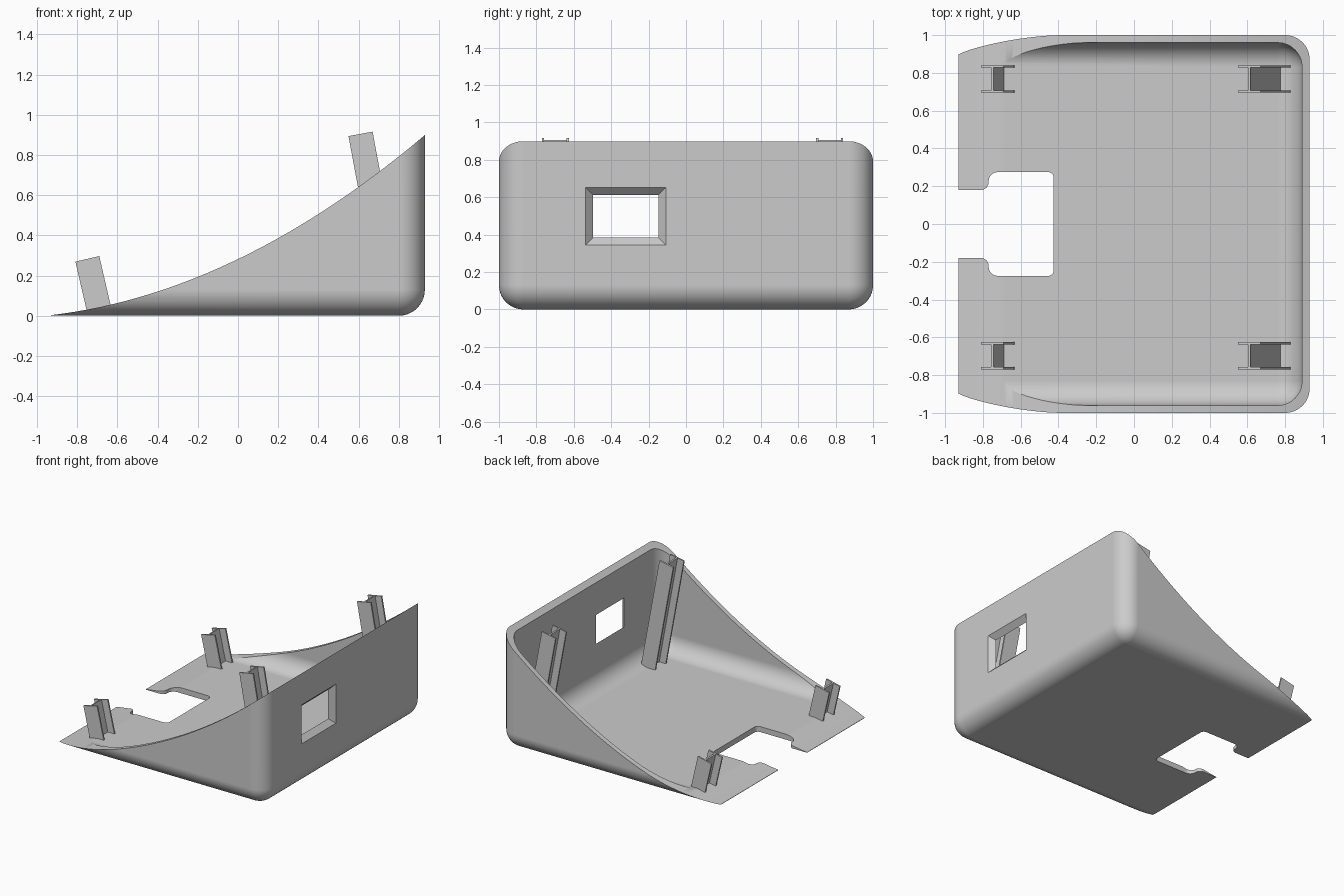
import bpy
import bmesh
from math import sin, cos, pi, radians
from mathutils import Vector

if "Cube" in bpy.data.objects:
    bpy.data.objects.remove(bpy.data.objects["Cube"], do_unlink=True)

grey = bpy.data.materials.new("plain_grey")
grey.use_nodes = True
COLOUR = (0.6, 0.6, 0.6, 1)
grey.diffuse_color = COLOUR
grey.node_tree.nodes["Principled BSDF"].inputs["Base Color"].default_value = COLOUR

WALL = 0.04
FILLET = 0.13
BACK_X = 0.93


def finish(name, bm):
    bmesh.ops.recalc_face_normals(bm, faces=bm.faces[:])
    mesh = bpy.data.meshes.new(name)
    bm.to_mesh(mesh)
    bm.free()
    mesh.materials.append(grey)
    obj = bpy.data.objects.new(name, mesh)
    bpy.context.collection.objects.link(obj)
    return obj


def loft(name, ring_a, ring_b):
    """Closed solid between two matching rings of points."""
    bm = bmesh.new()
    a = [bm.verts.new(p) for p in ring_a]
    b = [bm.verts.new(p) for p in ring_b]
    bm.faces.new(a)
    bm.faces.new(b[::-1])
    for i in range(len(a)):
        j = (i + 1) % len(a)
        bm.faces.new((a[i], b[i], b[j], a[j]))
    return finish(name, bm)


def rounded_box(name, low, high, radius):
    bm = bmesh.new()
    bmesh.ops.create_cube(bm, size=1)
    for v in bm.verts:
        v.co = [high[i] if v.co[i] > 0 else low[i] for i in range(3)]
    bmesh.ops.bevel(bm, geom=bm.edges[:], offset=radius, segments=14,
                    profile=0.5, affect='EDGES')
    return finish(name, bm)


def cut(target, cutter):
    mod = target.modifiers.new("cut", 'BOOLEAN')
    mod.operation = 'DIFFERENCE'
    mod.solver = 'EXACT'
    mod.object = cutter
    bpy.context.view_layer.objects.active = target
    bpy.ops.object.modifier_apply(modifier=mod.name)
    bpy.data.objects.remove(cutter, do_unlink=True)


def arc_corner(p, before, after, r, steps=6):
    """Points that round a right-angled corner."""
    p = Vector(p)
    u = (Vector(before) - p).normalized()
    v = (Vector(after) - p).normalized()
    c = p + r * (u + v)
    return [c - r * (v * cos(t) + u * sin(t))
            for t in (pi / 2 * i / steps for i in range(steps + 1))]


# Hollow tray with rounded edges
shell = rounded_box("shell", (-1.6, -1, 0), (BACK_X, 1, 1.6), FILLET)
cut(shell, rounded_box("cavity", (-1.5, WALL - 1, WALL + 0.003),
                       (BACK_X - WALL, 1 - WALL, 1.8), FILLET))

# Sweeping open top, rising from the thin lip to the tall wall
curve = [(-BACK_X + t, 0.003 + 0.118 * t + 0.1955 * t * t)
         for t in (2 * i / 48 for i in range(49))]
profile = curve + [(curve[-1][0], 2), (-2, 2), (-2, -0.1), (-BACK_X, -0.1)]
cut(shell, loft("top_cutter", [(x, -1.2, z) for x, z in profile],
                [(x, 1.2, z) for x, z in profile]))

# Stepped notch in the lip, with rounded corners
start, neck, step, end = (-1.2, -0.18), (-0.77, -0.18), (-0.77, -0.275), (-0.425, -0.275)
half = [Vector(start)]
half += arc_corner(neck, start, step, 0.04)
half += arc_corner(step, neck, end, 0.05)
half += arc_corner(end, step, (end[0], 0), 0.03)
notch = half + [Vector((p.x, -p.y)) for p in reversed(half)]
cut(shell, loft("notch_cutter", [(x, y, -0.1) for x, y in notch],
                [(x, y, 0.25) for x, y in notch]))


# Window in the tall wall, flaring outward
def window_ring(depth):
    y, z = -0.322, 0.497
    w, h = 0.214 - depth, 0.154 - depth
    return [(BACK_X - depth, y + sy * w, z + sz * h)
            for sy, sz in ((-1, -1), (1, -1), (1, 1), (-1, 1))]


cut(shell, loft("window_cutter", window_ring(-0.02), window_ring(WALL + 0.01)))

bpy.ops.object.select_all(action='DESELECT')
shell.select_set(True)
bpy.context.view_layer.objects.active = shell
bpy.ops.object.shade_smooth_by_angle(angle=radians(25))
normals = shell.modifiers.new("even_shading", 'WEIGHTED_NORMAL')
normals.keep_sharp = True


# Leaning posts with an H-shaped section
def post(name, x, y, z, lean):
    along = Vector((cos(lean), 0, sin(lean)))
    axis = Vector((-sin(lean), 0, cos(lean)))
    w, d, web = 0.061, 0.072, 0.006
    inner = d - 0.012
    quarter = [(w, d), (w, inner), (web, inner)]
    side = quarter + [(u, -v) for u, v in reversed(quarter)]
    section = side + [(-u, -v) for u, v in side]
    top = [Vector((x, y, z)) + along * u + Vector((0, v, 0)) for u, v in section]
    foot = [p - axis * ((p.z - 0.02) / axis.z) for p in top]
    return loft(name, top, foot)


for side, y in (("left", 0.768), ("right", -0.698)):
    post("short_post_" + side, -0.75, y, 0.283, radians(13))
    post("tall_post_" + side, 0.61, y, 0.905, radians(10.5))
